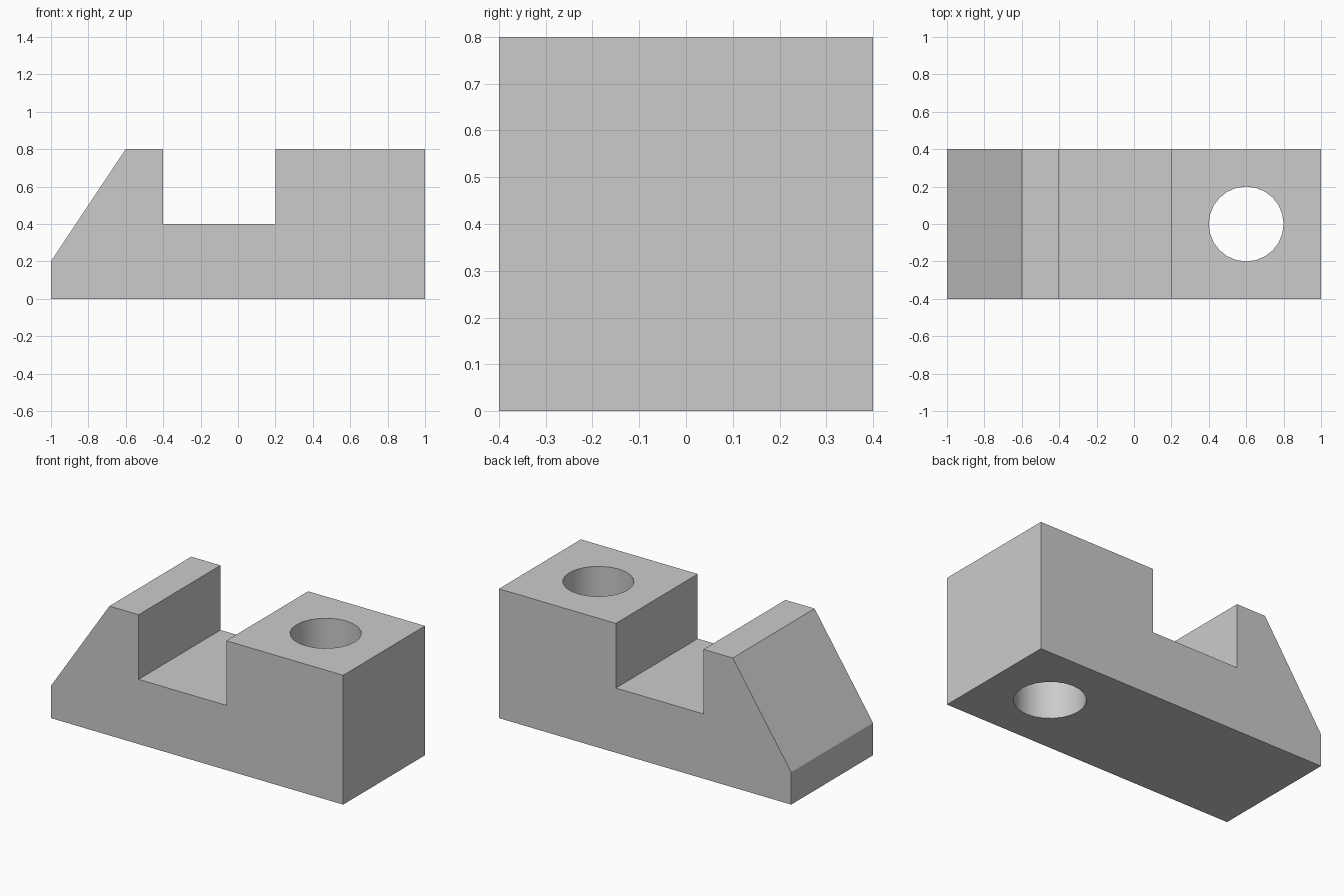
import bpy
import bmesh
import math

default = bpy.data.objects.get("Cube")
if default:
    bpy.data.objects.remove(default, do_unlink=True)

HALF_DEPTH = 0.4
HEIGHT = 0.8

# Material
grey = bpy.data.materials.new("plain_grey")
grey.use_nodes = True
colour = (0.6, 0.6, 0.6, 1)
grey.diffuse_color = colour
grey.node_tree.nodes["Principled BSDF"].inputs["Base Color"].default_value = colour

# Block: side profile with a sloped end and a square slot, extruded in depth
profile = [(-1, 0), (1, 0), (1, HEIGHT), (0.2, HEIGHT), (0.2, 0.4),
           (-0.4, 0.4), (-0.4, HEIGHT), (-0.6, HEIGHT), (-1, 0.2)]
bm = bmesh.new()
face = bm.faces.new([bm.verts.new((x, -HALF_DEPTH, z)) for x, z in profile])
extruded = bmesh.ops.extrude_face_region(bm, geom=[face])["geom"]
bmesh.ops.translate(bm, vec=(0, 2 * HALF_DEPTH, 0),
                    verts=[v for v in extruded if isinstance(v, bmesh.types.BMVert)])
bmesh.ops.recalc_face_normals(bm, faces=bm.faces)
mesh = bpy.data.meshes.new("slotted_block")
bm.to_mesh(mesh)
bm.free()
block = bpy.data.objects.new("slotted_block", mesh)
bpy.context.collection.objects.link(block)
mesh.materials.append(grey)

# Vertical through hole in the tall end
bpy.ops.mesh.primitive_cylinder_add(vertices=24, radius=0.2, depth=2 * HEIGHT,
                                    location=(0.6, 0, HEIGHT / 2))
cutter = bpy.context.object
cutter.name = "hole_cutter"
cutter.hide_render = True
cutter.data.materials.append(grey)

bpy.ops.object.select_all(action="DESELECT")
block.select_set(True)
bpy.context.view_layer.objects.active = block
hole = block.modifiers.new("through_hole", "BOOLEAN")
hole.operation = "DIFFERENCE"
hole.solver = "EXACT"
hole.object = cutter
bpy.ops.object.modifier_apply(modifier=hole.name)
bpy.data.objects.remove(cutter, do_unlink=True)

# Smooth hole wall, crisp outer edges
bpy.ops.object.shade_smooth_by_angle(angle=math.radians(30))
